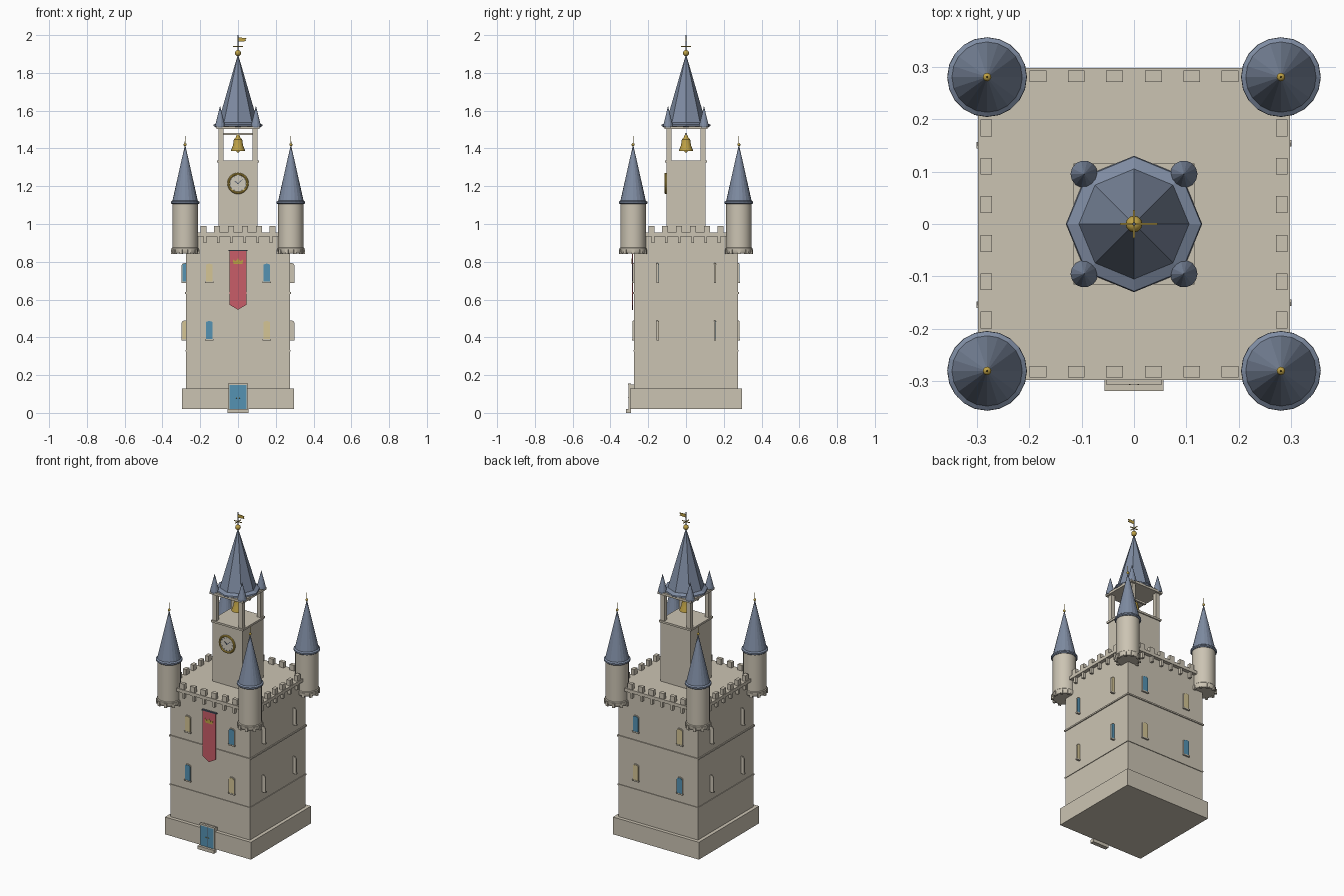
import bpy, bmesh, math
from mathutils import Matrix

if "Cube" in bpy.data.objects:
    bpy.data.objects.remove(bpy.data.objects["Cube"])


def mat(name, r, g, b):
    m = bpy.data.materials.new(name)
    m.diffuse_color = (r, g, b, 1)
    m.use_nodes = True
    m.node_tree.nodes["Principled BSDF"].inputs["Base Color"].default_value = m.diffuse_color
    return m


STONE = mat("pale stone", 0.60, 0.55, 0.45)
SLATE = mat("blue slate", 0.21, 0.26, 0.36)
GOLD = mat("gold", 0.52, 0.36, 0.06)
RED = mat("banner red", 0.58, 0.11, 0.14)
BLUE = mat("blue glass", 0.09, 0.29, 0.45)
GLOW = mat("lit glass", 0.66, 0.56, 0.30)
DARK = mat("dark iron", 0.08, 0.10, 0.14)
FACE = mat("clock cream", 0.62, 0.58, 0.49)


def finish(name, bm, material, smooth=False):
    bmesh.ops.recalc_face_normals(bm, faces=bm.faces)
    me = bpy.data.meshes.new(name)
    bm.to_mesh(me)
    bm.free()
    me.materials.append(material)
    ob = bpy.data.objects.new(name, me)
    bpy.context.collection.objects.link(ob)
    if smooth:
        bpy.context.view_layer.objects.active = ob
        ob.select_set(True)
        bpy.ops.object.shade_smooth_by_angle(angle=math.radians(30))
        ob.select_set(False)
    return ob


def add_box(bm, cx, cy, z0, z1, sx, sy, rot=0):
    m = (Matrix.Translation((cx, cy, (z0 + z1) / 2)) @ Matrix.Rotation(rot, 4, 'Z')
         @ Matrix.Diagonal((sx, sy, z1 - z0, 1)))
    bmesh.ops.create_cube(bm, size=1, matrix=m)


def box(name, material, *args):
    bm = bmesh.new()
    add_box(bm, *args)
    return finish(name, bm, material)


def lathe(name, material, profile, n, x=0, y=0, smooth=False):
    """Turn a (radius, z) profile around a vertical axis; radius 0 closes to a point."""
    bm = bmesh.new()
    rings = []
    for r, z in profile:
        k = 1 if r == 0 else n
        rings.append([bm.verts.new((x + r * math.cos(2 * math.pi * i / n),
                                    y + r * math.sin(2 * math.pi * i / n), z)) for i in range(k)])
    for a, b in zip(rings, rings[1:]):
        for i in range(n):
            j = (i + 1) % n
            quad = [a[i % len(a)], a[j % len(a)], b[j % len(b)], b[i % len(b)]]
            bm.faces.new(list(dict.fromkeys(quad)))
    for ring in (rings[0], rings[-1]):
        if len(ring) > 1:
            bm.faces.new(ring)
    return finish(name, bm, material, smooth)


def plate(name, material, outline, y0, y1, matrix=Matrix()):
    """Extrude an (x, z) outline between two depths."""
    bm = bmesh.new()
    f = bm.faces.new([bm.verts.new((x, y0, z)) for x, z in outline])
    ext = bmesh.ops.extrude_face_region(bm, geom=[f])
    for v in ext["geom"]:
        if isinstance(v, bmesh.types.BMVert):
            v.co.y = y1
    bm.transform(matrix)
    return finish(name, bm, material)


def ball(name, r, x, y, z):
    bm = bmesh.new()
    bmesh.ops.create_uvsphere(bm, u_segments=12, v_segments=8, radius=r,
                              matrix=Matrix.Translation((x, y, z)))
    return finish(name, bm, GOLD, True)


# Main keep
box("plinth", STONE, 0, 0, 0.02, 0.128, 0.594, 0.594)
box("keep_body", STONE, 0, 0, 0.128, 0.935, 0.55, 0.55)
box("lower_string_course", STONE, 0, 0, 0.325, 0.333, 0.558, 0.558)
box("upper_string_course", STONE, 0, 0, 0.63, 0.639, 0.562, 0.562)
box("parapet_slab", STONE, 0, 0, 0.935, 0.955, 0.594, 0.594)

# Merlons and corbels along all four sides
merlons, corbels = bmesh.new(), bmesh.new()
for k in range(4):
    a = k * math.pi / 2
    c, s = math.cos(a), math.sin(a)
    for t in (-0.183, -0.11, -0.037, 0.037, 0.11, 0.183):
        add_box(merlons, c * t + s * 0.282, s * t - c * 0.282, 0.95, 0.99, 0.032, 0.022, a)
    for t in (-0.175, -0.105, -0.035, 0.035, 0.105, 0.175):
        add_box(corbels, c * t + s * 0.282, s * t - c * 0.282, 0.9, 0.937, 0.014, 0.022, a)
finish("merlons", merlons, STONE)
finish("corbels", corbels, STONE)

# Corner turrets
for sx in (-1, 1):
    for sy in (-1, 1):
        x, y = 0.28 * sx, 0.28 * sy
        lathe("turret", STONE, [(0.066, 0.845), (0.071, 0.855), (0.071, 0.872), (0.067, 0.876),
                                (0.067, 1.115)], 20, x, y, True)
        teeth = bmesh.new()
        for i in range(10):
            a = 2 * math.pi * i / 10
            add_box(teeth, x + 0.067 * math.cos(a), y + 0.067 * math.sin(a),
                    0.84, 0.866, 0.016, 0.016, a)
        finish("turret_corbels", teeth, STONE)
        lathe("turret_roof", SLATE, [(0.07, 1.105), (0.076, 1.11), (0.0755, 1.118),
                                     (0.067, 1.124), (0, 1.422)], 20, x, y)
        ball("turret_finial", 0.008, x, y, 1.42)
        lathe("turret_spike", GOLD, [(0.0025, 1.42), (0.001, 1.465)], 6, x, y)
        # Belfry posts and pinnacles share the same corner loop
        box("belfry_post", STONE, 0.09 * sx, 0.09 * sy, 1.335, 1.51, 0.026, 0.026)
        lathe("pinnacle", SLATE, [(0.024, 1.51), (0.026, 1.52), (0.024, 1.53), (0, 1.625)],
              14, 0.095 * sx, 0.095 * sy)

# Clock tower and belfry
box("tower_shaft", STONE, 0, 0, 0.955, 1.33, 0.206, 0.206)
box("belfry_floor", STONE, 0, 0, 1.325, 1.337, 0.22, 0.22)
box("belfry_ceiling", STONE, 0, 0, 1.502, 1.517, 0.23, 0.23)
box("bell_beam", STONE, 0, 0, 1.47, 1.482, 0.17, 0.012)
lathe("bell", GOLD, [(0.037, 1.386), (0.036, 1.393), (0.027, 1.415), (0.022, 1.448),
                     (0.012, 1.458), (0.006, 1.474)], 16, smooth=True)
ball("bell_clapper", 0.009, 0, 0, 1.386)

# Spire with flared eave, finial, cross and pennant
lathe("spire_eave", SLATE, [(0.12, 1.514), (0.13, 1.519), (0.128, 1.527), (0.105, 1.537)], 8)
lathe("spire", SLATE, [(0.107, 1.53), (0, 1.9)], 8)
ball("spire_finial", 0.016, 0, 0, 1.905)
lathe("spire_pole", DARK, [(0.003, 1.9), (0.003, 2.0)], 8)
box("vane_bar_x", GOLD, 0, 0, 1.938, 1.942, 0.054, 0.004)
box("vane_bar_y", GOLD, 0, 0, 1.938, 1.942, 0.004, 0.054)
plate("pennant", GOLD, [(0, 1.966), (0.045, 1.968), (0.038, 1.976), (0.045, 1.985), (0, 1.987)],
      -0.0015, 0.0015)

# Clock: rim, face, marks, hands
circle = [(math.cos(math.pi * i / 16), math.sin(math.pi * i / 16)) for i in range(32)]
bpy.ops.mesh.primitive_torus_add(major_radius=0.05, minor_radius=0.0065, major_segments=32,
                                 minor_segments=8, location=(0, -0.108, 1.215),
                                 rotation=(math.pi / 2, 0, 0))
rim = bpy.context.object
rim.name = "clock_rim"
rim.data.materials.append(GOLD)
bpy.ops.object.shade_smooth_by_angle()
rim.select_set(False)
plate("clock_face", FACE, [(0.049 * x, 1.215 + 0.049 * z) for x, z in circle], -0.109, -0.103)


def clock_bar(name, angle, r0, r1, w):
    m = Matrix.Translation((0, 0, 1.215)) @ Matrix.Rotation(angle, 4, 'Y')
    plate(name, DARK, [(-w, r0), (w, r0), (w, r1), (-w, r1)], -0.1115, -0.1085, m)


for h in range(12):
    clock_bar("clock_mark", h * math.pi / 6, 0.037, 0.042, 0.001)
clock_bar("minute_hand", math.radians(50), -0.005, 0.032, 0.0015)
clock_bar("hour_hand", math.radians(-55), -0.005, 0.022, 0.002)


# Windows: arched glass on a stone frame
def arch(w, z0, z1):
    rise = w * 0.55
    top = [(w * math.cos(math.pi * i / 8), z1 - rise + rise * math.sin(math.pi * i / 8))
           for i in range(9)]
    return [(-w, z0), (w, z0)] + top


def window(x, y, z, glass, turn):
    m = Matrix.Translation((x, y, z)) @ Matrix.Rotation(turn, 4, 'Z')
    plate("window_frame", STONE, arch(0.021, 0, 0.104), -0.003, 0.004, m)
    plate("window_glass", glass, arch(0.018, 0.005, 0.1), -0.006, -0.002, m)
    plate("window_sill", STONE, [(-0.023, -0.003), (0.023, -0.003), (0.023, 0.005),
                                 (-0.023, 0.005)], -0.008, 0.004, m)


for z, first, second in ((0.69, GLOW, BLUE), (0.386, BLUE, GLOW)):
    for s, glass, other in ((-1, first, second), (1, second, first)):
        window(0.152 * s, -0.277, z, glass, 0)
        window(0.152 * s, 0.277, z, glass, math.pi)
        # Side windows stand out from the wall like fins
        window(-0.277, 0.152 * s, z, other, 0)
        window(0.277, 0.152 * s, z, other, math.pi)

# Door with step, lintel and handles
box("door_step", STONE, 0, -0.305, 0.0, 0.021, 0.112, 0.026)
box("door_backing", STONE, 0, -0.286, 0.02, 0.15, 0.1, 0.026)
box("door", BLUE, 0, -0.299, 0.021, 0.15, 0.092, 0.008)
box("door_lintel", STONE, 0, -0.298, 0.147, 0.156, 0.106, 0.016)
box("door_gap", DARK, 0, -0.3032, 0.021, 0.147, 0.0015, 0.001)
for s in (-1, 1):
    box("door_jamb", STONE, 0.048 * s, -0.299, 0.02, 0.15, 0.005, 0.012)
    ball("door_handle", 0.003, 0.008 * s, -0.304, 0.08)

# Banner with rod and crown emblem
plate("banner", RED, [(-0.044, 0.86), (0.044, 0.86), (0.044, 0.572), (0, 0.546), (-0.044, 0.572)],
      -0.286, -0.281)
box("banner_rod", DARK, 0, -0.281, 0.857, 0.863, 0.1, 0.012)
plate("banner_crown", GOLD, [(-0.024, 0.788), (0.024, 0.788), (0.028, 0.815), (0.013, 0.802),
                             (0, 0.818), (-0.013, 0.802), (-0.028, 0.815)], -0.288, -0.2855)
